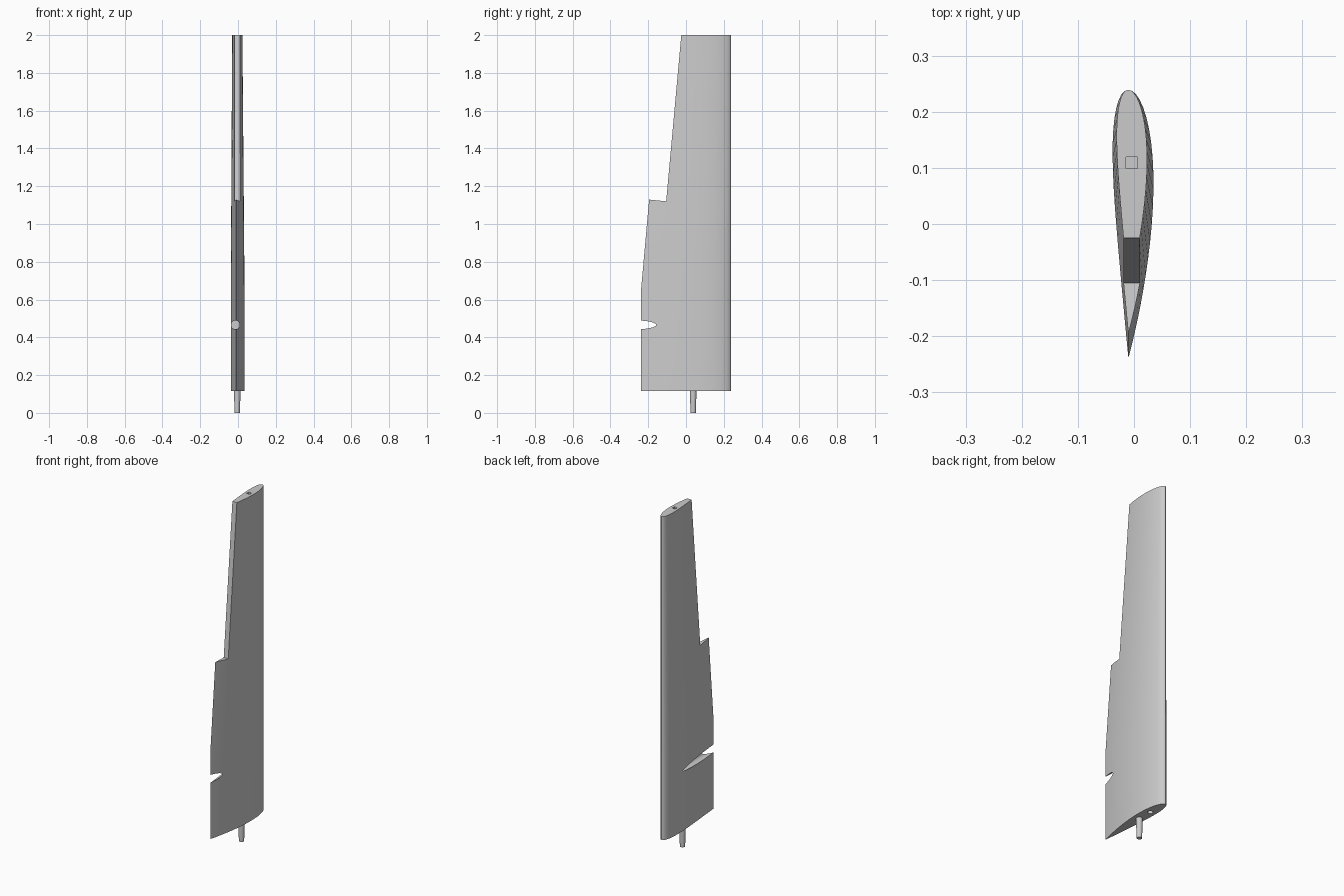
import bpy, bmesh, math
from mathutils import Matrix

if "Cube" in bpy.data.objects:
    bpy.data.objects.remove(bpy.data.objects["Cube"], do_unlink=True)

grey = bpy.data.materials.new("light grey")
grey.use_nodes = True
COLOUR = (0.6, 0.6, 0.6, 1)
grey.diffuse_color = COLOUR
grey.node_tree.nodes["Principled BSDF"].inputs["Base Color"].default_value = COLOUR

LEAD, CHORD = 0.239, 0.478


def make(name, bm):
    bmesh.ops.recalc_face_normals(bm, faces=bm.faces[:])
    mesh = bpy.data.meshes.new(name)
    bm.to_mesh(mesh)
    bm.free()
    mesh.materials.append(grey)
    ob = bpy.data.objects.new(name, mesh)
    bpy.context.collection.objects.link(ob)
    return ob


def surface_x(u, side):
    """Cambered aerofoil: side offset at chord fraction u."""
    t = 10 * (0.2969 * math.sqrt(u) - 0.126 * u - 0.3516 * u**2
              + 0.2843 * u**3 - 0.1036 * u**4)
    return 0.04 * u * (1 - u) + side * 0.036 * t


def section(bm, z, scale, n=24):
    us = [(1 - math.cos(math.pi * i / n)) / 2 for i in range(n + 1)]
    pts = [(u, 1) for u in us] + [(u, -1) for u in us[-2:0:-1]]
    return [bm.verts.new((-0.01 + scale * surface_x(u, s),
                          LEAD - scale * CHORD * u, z)) for u, s in pts]


def cylinder(name, r_low, r_high, depth, matrix):
    bm = bmesh.new()
    bmesh.ops.create_cone(bm, cap_ends=True, segments=32, radius1=r_low,
                          radius2=r_high, depth=depth, matrix=matrix)
    return make(name, bm)


def box(name, centre, size):
    bm = bmesh.new()
    bmesh.ops.create_cube(bm, size=1, matrix=Matrix.Translation(centre)
                          @ Matrix.Diagonal((*size, 1)))
    return make(name, bm)


def activate(ob):
    bpy.ops.object.select_all(action='DESELECT')
    ob.select_set(True)
    bpy.context.view_layer.objects.active = ob


# Blade: straight lower part, tapering towards the leading edge above
bm = bmesh.new()
rings = [section(bm, z, s) for z, s in ((0.115, 1), (0.64, 1), (2, 0.745))]
for a, b in zip(rings, rings[1:]):
    for i in range(len(a)):
        j = (i + 1) % len(a)
        bm.faces.new((a[i], a[j], b[j], b[i]))
bm.faces.new(rings[0])
bm.faces.new(rings[-1])
blade = make("blade", bm)

# Step cut into the upper trailing edge
bm = bmesh.new()
outline = [(-0.4, 1.15), (-0.105, 1.12), (-0.025, 2.0), (-0.016, 2.1), (-0.4, 2.1)]
face = bm.faces.new([bm.verts.new((-0.2, y, z)) for y, z in outline])
moved = bmesh.ops.extrude_face_region(bm, geom=[face])["geom"]
bmesh.ops.translate(bm, vec=(0.4, 0, 0),
                    verts=[v for v in moved if isinstance(v, bmesh.types.BMVert)])
step = make("step_cutter", bm)

# Blind bore from the trailing edge, breaking out through both sides
bore = cylinder("bore_cutter", 0.023, 0.023, 0.4,
                Matrix.Translation((-0.014, -0.1, 0.466))
                @ Matrix.Rotation(math.pi / 2, 4, 'X'))

# Sockets in the tip and the root
tip_socket = box("tip_socket_cutter", (-0.004, 0.109, 2), (0.02, 0.02, 0.06))
root_socket = cylinder("root_socket_cutter", 0.014, 0.014, 0.06,
                       Matrix.Translation((-0.004, 0.125, 0.115)))

for cutter in (step, bore, tip_socket, root_socket):
    cutter.hide_render = True
    activate(blade)
    mod = blade.modifiers.new("cut", 'BOOLEAN')
    mod.operation = 'DIFFERENCE'
    mod.solver = 'EXACT'
    mod.object = cutter
    bpy.ops.object.modifier_apply(modifier=mod.name)
    bpy.data.objects.remove(cutter, do_unlink=True)

# Pivot post under the root
post = cylinder("pivot_post", 0.014, 0.018, 0.13,
                Matrix.Translation((-0.004, 0.038, 0.065)))

for ob in (blade, post):
    activate(ob)
    bpy.ops.object.shade_smooth_by_angle(angle=math.radians(30))
